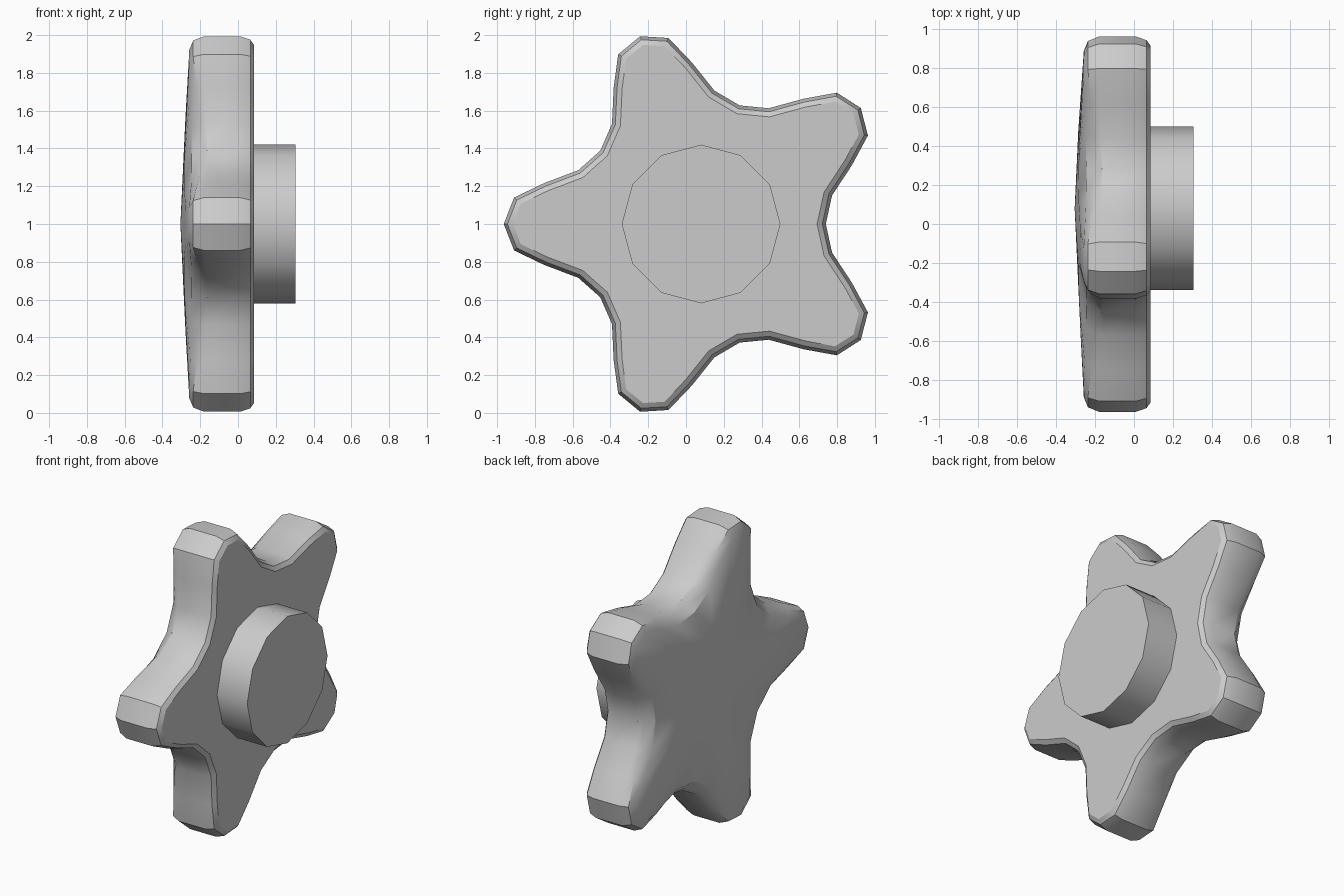
import bpy, bmesh, math
from mathutils import Vector, Matrix

if "Cube" in bpy.data.objects:
    bpy.data.objects.remove(bpy.data.objects["Cube"], do_unlink=True)

CY, CZ = 0.08, 1.0      # knob axis runs along x through this point

grey = bpy.data.materials.new("plain_grey")
grey.use_nodes = True
grey.diffuse_color = (0.6, 0.6, 0.6, 1)
grey.node_tree.nodes["Principled BSDF"].inputs["Base Color"].default_value = (0.6, 0.6, 0.6, 1)


def finish(bm, name):
    bmesh.ops.recalc_face_normals(bm, faces=bm.faces[:])
    mesh = bpy.data.meshes.new(name)
    bm.to_mesh(mesh)
    bm.free()
    mesh.materials.append(grey)
    ob = bpy.data.objects.new(name, mesh)
    bpy.context.collection.objects.link(ob)
    bpy.ops.object.select_all(action='DESELECT')
    ob.select_set(True)
    bpy.context.view_layer.objects.active = ob
    bpy.ops.object.shade_smooth_by_angle(angle=math.radians(32))
    return ob


# Outline of one arm (radial, sideways), from valley to valley, repeated five times
half = [(0.65, 0.285), (0.83, 0.217), (0.99, 0.14)]
valley = (0.66 * math.cos(math.radians(36)), 0.66 * math.sin(math.radians(36)))
arm = [(valley[0], -valley[1])] + [(r, -t) for r, t in half] + [(1.045, 0)] + half[::-1]
outline = []
for i in range(5):
    turn = Matrix.Rotation(math.pi + i * math.tau / 5, 2)
    outline += [turn @ Vector(p) for p in arm]
N = len(outline)


def inset(d):
    """Move the outline inwards by d."""
    pts = []
    for i, p in enumerate(outline):
        a = (p - outline[i - 1]).normalized()
        b = (outline[(i + 1) % N] - p).normalized()
        n = Vector((-a.y - b.y, a.x + b.x)).normalized()
        pts.append(p + n * d / max(0.5, n.dot(Vector((-a.y, a.x)))))
    return pts


# Star body: rings from the flat back to the domed face
bm = bmesh.new()


def ring(pts, x_tip, x_valley):
    verts = []
    for p, q in zip(pts, outline):
        f = min(1, max(0, (q.length - 0.66) / 0.33))   # 0 in valleys, 1 at tips
        verts.append(bm.verts.new((x_valley + (x_tip - x_valley) * f, CY + p.x, CZ + p.y)))
    return verts


def dome(pts):
    return [bm.verts.new((-0.305 + 0.047 * p.length, CY + p.x, CZ + p.y)) for p in pts]


rings = [
    ring(inset(0.045), 0.085, 0.085),
    ring(inset(0.018), 0.065, 0.065),
    ring(inset(0.0), 0.01, 0.01),
    ring(inset(0.0), -0.18, -0.165),
    ring(inset(0.022), -0.237, -0.195),
    ring(inset(0.07), -0.258, -0.245),
    dome([p * 0.6 for p in outline]),
    dome([p * 0.25 for p in outline]),
]
for a, b in zip(rings, rings[1:]):
    for i in range(N):
        j = (i + 1) % N
        bm.faces.new((a[i], a[j], b[j], b[i]))
bm.faces.new(rings[0])
centre = bm.verts.new((-0.305, CY, CZ))
for i in range(N):
    bm.faces.new((rings[-1][i], rings[-1][(i + 1) % N], centre))
finish(bm, "star_grip")

# Twelve-sided hub on the back
bm = bmesh.new()
bmesh.ops.create_cone(bm, cap_ends=True, segments=12, radius1=0.42, radius2=0.42, depth=0.23,
                      matrix=Matrix.Translation((0.19, CY, CZ)) @ Matrix.Rotation(math.pi / 2, 4, 'Y'))
finish(bm, "hub")
